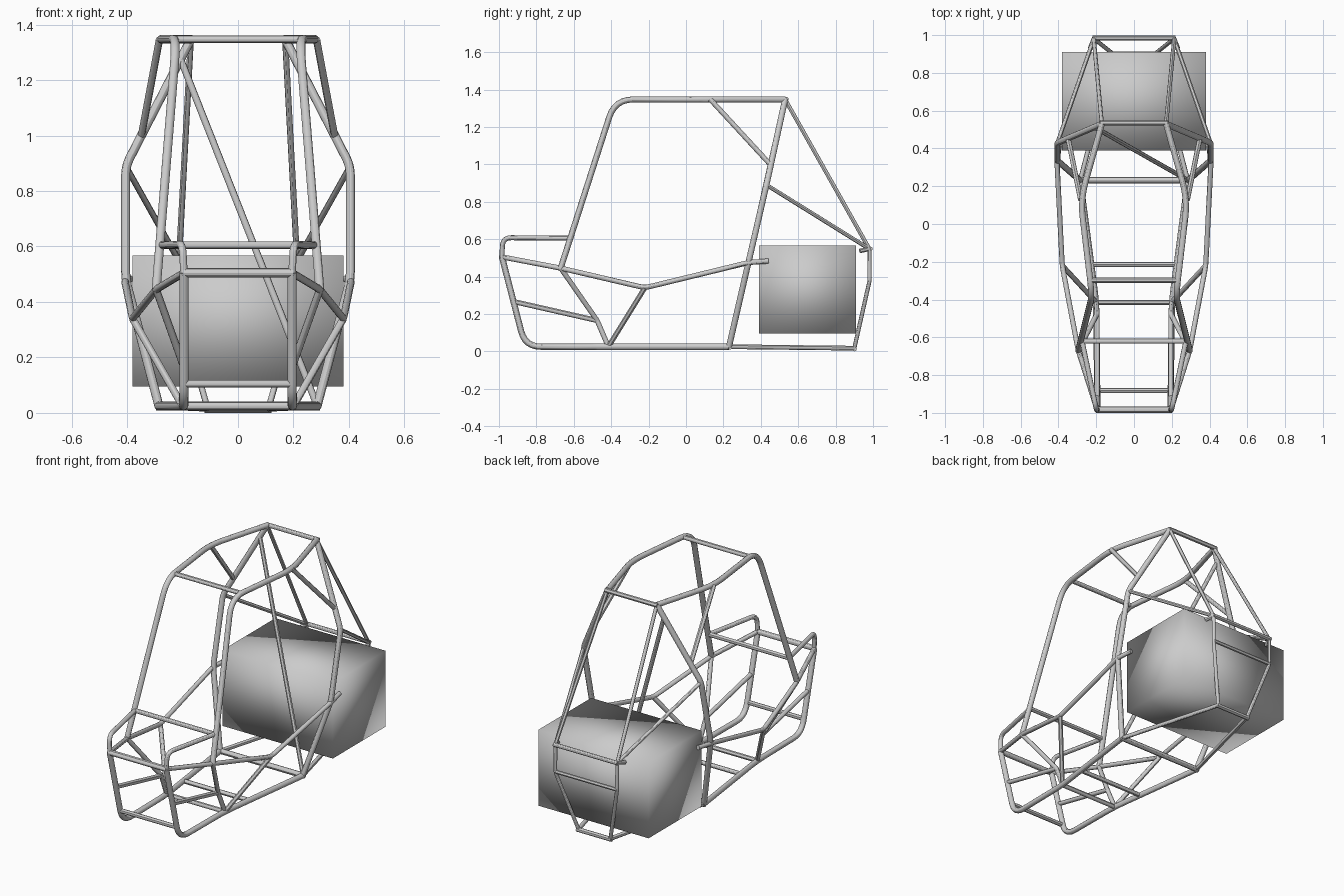
import bpy
from mathutils import Vector

if "Cube" in bpy.data.objects:
    bpy.data.objects.remove(bpy.data.objects["Cube"])

R, r = 0.0165, 0.0135   # main and secondary tube radii


def fillet(points, bend):
    """Round the inner corners of a path."""
    p = [Vector(q) for q in points]
    out = [p[0]]
    for a, b, c in zip(p, p[1:], p[2:]):
        d = min(bend, (a - b).length * 0.45, (c - b).length * 0.45)
        s, e = b + (a - b).normalized() * d, b + (c - b).normalized() * d
        for i in range(7):
            t = i / 6
            out.append(s * (1 - t) ** 2 + b * 2 * t * (1 - t) + e * t * t)
    return out + [p[-1]]


def tube(name, points, radius=R, bend=0.03, mirror=True):
    """Round tube along a path, optionally repeated on the left side."""
    cu = bpy.data.curves.new(name, 'CURVE')
    cu.dimensions = '3D'
    cu.bevel_depth = radius
    cu.bevel_resolution = 4
    cu.use_fill_caps = True
    path = fillet(points, bend)
    for side in ((1, -1) if mirror else (1,)):
        s = cu.splines.new('POLY')
        s.points.add(len(path) - 1)
        for pt, v in zip(s.points, path):
            pt.co = (v.x * side, v.y, v.z, 1)
    tmp = bpy.data.objects.new(name + "_path", cu)
    bpy.context.collection.objects.link(tmp)
    bpy.context.view_layer.update()
    dg = bpy.context.evaluated_depsgraph_get()
    me = bpy.data.meshes.new_from_object(tmp.evaluated_get(dg))
    bpy.data.objects.remove(tmp)
    ob = bpy.data.objects.new(name, me)
    bpy.context.collection.objects.link(ob)
    bpy.ops.object.select_all(action='DESELECT')
    ob.select_set(True)
    bpy.context.view_layer.objects.active = ob
    bpy.ops.object.shade_smooth_by_angle()


def crossbar(name, x, y, z, radius=r):
    tube(name, [(-x, y, z), (x, y, z)], radius, mirror=False)


# Shared frame nodes (right side)
pillar_base = (0.295, -0.67, 0.445)
nose_top = (0.195, -0.984, 0.505)
floor_front = (0.20, -0.415, 0.025)
floor_rear = (0.285, 0.23, 0.025)
side_low = (0.38, -0.22, 0.34)
shoulder = (0.405, 0.43, 0.89)
roof_side = (0.283, 0.13, 1.347)
roof_rear = (0.17, 0.53, 1.347)
tail_top = (0.213, 0.98, 0.548)
tail_mid = (0.213, 0.982, 0.38)
tail_low = (0.11, 0.90, 0.017)
foot = (0.195, -0.475, 0.165)

# Floor rails that curve up into the nose
tube("floor_rail", [floor_rear, floor_front, (0.195, -0.86, 0.025), nose_top], bend=0.085)
# Main hoop behind the cabin
tube("rear_hoop", [floor_rear, (0.405, 0.335, 0.48), shoulder, roof_rear], bend=0.035)
# Front pillars running into the roof rails
tube("pillar_and_roof_rail",
     [pillar_base, (0.222, -0.38, 1.347), roof_side, roof_rear], bend=0.10)
# Waist rail with bent rear end
tube("side_rail", [nose_top, pillar_base, side_low, (0.408, 0.335, 0.475), (0.39, 0.44, 0.483)],
     r, bend=0.03)
# Nose hoop
tube("nose_hoop", [nose_top, (0.20, -0.98, 0.608), (0.275, -0.62, 0.605)], r, bend=0.09)

# Side bracing
tube("foot_brace", [pillar_base, foot, floor_front], r, bend=0.01)
tube("nose_brace", [(0.195, -0.915, 0.265), foot], r)
tube("side_brace", [floor_front, side_low], r)
tube("roof_brace", [roof_side, (0.348, 0.45, 1.0)], r)

# Tail bracing
tube("upper_tail_brace", [roof_rear, tail_top], 0.011)
tube("shoulder_tail_brace", [shoulder, tail_top], 0.011)
tube("tail_upright", [tail_top, tail_mid, tail_low], 0.011, bend=0.02)
tube("tail_floor_rail", [floor_rear, tail_low], 0.0125)
tube("tail_stub", [tail_top, (0.232, 0.93, 0.537)], 0.012)
tube("hoop_diagonal", [(-0.205, 0.51, 1.27), (0.28, 0.235, 0.04)], 0.0125, mirror=False)

# Crossbars
crossbar("nose_top_bar", 0.20, -0.984, 0.505, R)
crossbar("nose_bottom_bar", 0.195, -0.882, 0.105)
crossbar("dash_bar", 0.285, -0.62, 0.605)
crossbar("floor_front_bar", 0.20, -0.415, 0.025)
crossbar("floor_middle_bar", 0.225, -0.215, 0.025)
crossbar("floor_rear_bar", 0.295, 0.232, 0.025, R)
crossbar("roof_front_bar", 0.235, -0.298, 1.347)
crossbar("roof_rear_bar", 0.18, 0.535, 1.347)
crossbar("tail_top_bar", 0.22, 0.985, 0.548, 0.0125)
crossbar("tail_middle_bar", 0.215, 0.982, 0.38, 0.011)
crossbar("tail_bottom_bar", 0.12, 0.90, 0.014)

# Engine block
bpy.ops.mesh.primitive_cube_add(size=1, location=(0, 0.65, 0.331))
engine = bpy.context.object
engine.name = "engine_block"
engine.scale = (0.76, 0.52, 0.472)
bpy.ops.object.transform_apply(location=False, rotation=False, scale=True)
bpy.ops.object.shade_smooth()
